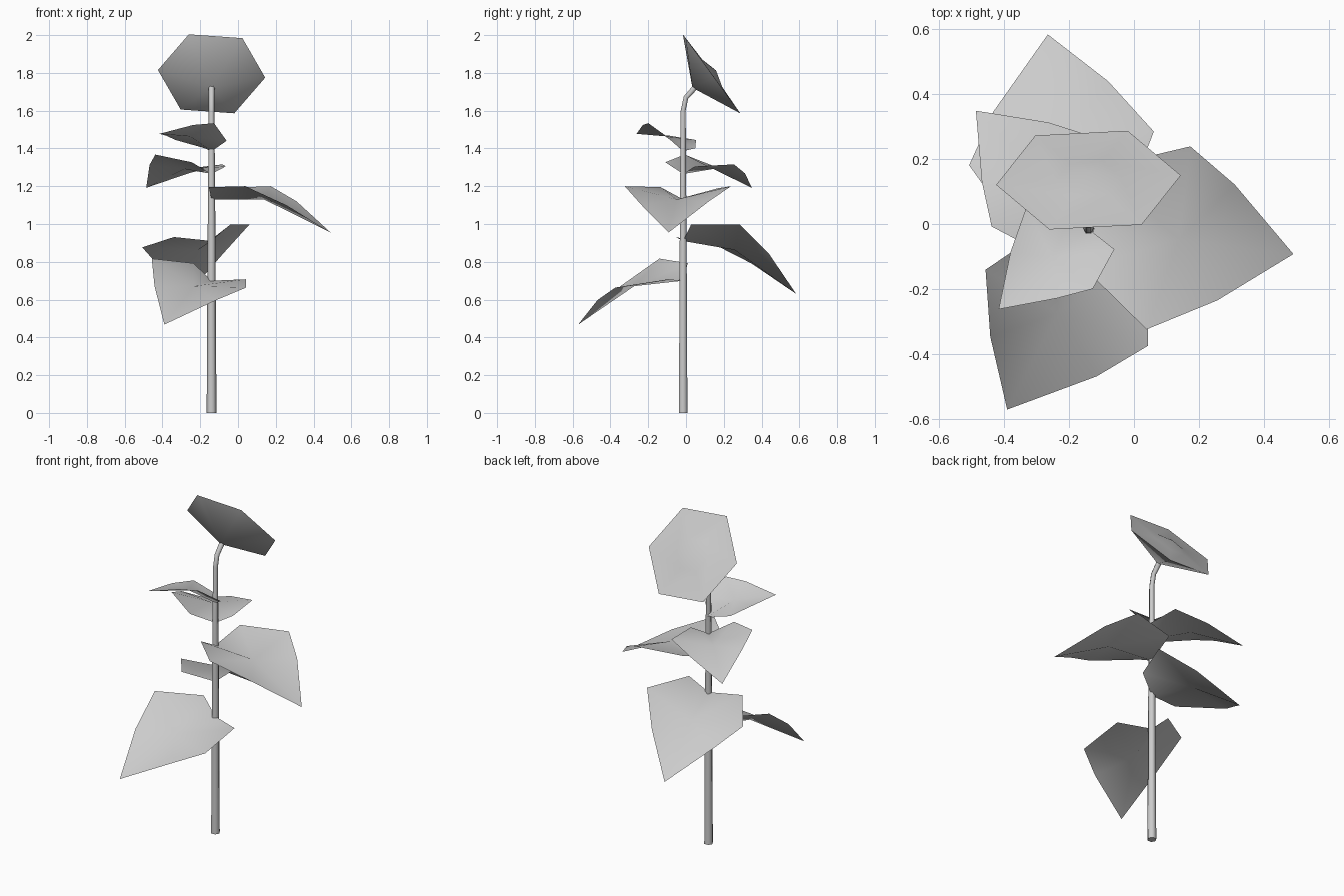
import bpy
import bmesh
from math import radians, cos, sin, tau
from mathutils import Matrix, Vector

cube = bpy.data.objects.get("Cube")
if cube:
    bpy.data.objects.remove(cube)

grey = bpy.data.materials.new("plain grey")
grey.use_nodes = True
grey.diffuse_color = (0.6, 0.6, 0.6, 1)
grey.node_tree.nodes["Principled BSDF"].inputs["Base Color"].default_value = grey.diffuse_color

STEM_X, STEM_Y = -0.14, -0.015


def finish(bm, name, matrix):
    """Turn a bmesh into a smooth shaded, placed object."""
    bm.transform(matrix)
    for face in bm.faces:
        face.smooth = True
    mesh = bpy.data.meshes.new(name)
    bm.to_mesh(mesh)
    bm.free()
    mesh.materials.append(grey)
    obj = bpy.data.objects.new(name, mesh)
    bpy.context.collection.objects.link(obj)
    return obj


def turn(angle, axis):
    return Matrix.Rotation(radians(angle), 4, axis)


# Leaf outline: notch, right lobe edge, tip, left lobe edge
OUTLINE = [(0, 0, 0), (0, -.12, .065), (.215, -.285, .07), (.42, -.17, -.03),
           (.635, 0, -.175), (.43, .19, -.01), (.28, .29, .07), (.01, .19, .06)]
MIDRIB = (.28, 0, 0)


def leaf(name, height, yaw, pitch, roll, size):
    bm = bmesh.new()
    edge = [bm.verts.new(p) for p in OUTLINE]
    middle = bm.verts.new(MIDRIB)
    for a, b in zip(edge, edge[1:] + edge[:1]):
        bm.faces.new((a, b, middle))
    place = Matrix.Translation((STEM_X, STEM_Y, height))
    finish(bm, name, place @ turn(yaw, 'Z') @ turn(pitch, 'Y')
           @ turn(roll, 'X') @ Matrix.Scale(size, 4))


leaf("leaf_front", .70, -110, 6, -15, .99)
leaf("leaf_back", .91, 105, 9.5, -11, 1.02)
leaf("leaf_left", 1.13, -7, 0, 0, 1)
leaf("leaf_right_back", 1.265, 132, -7, 6, .77)
leaf("leaf_right_front", 1.385, -142, -29, 14, .58)


# Flower head: six-sided cone behind, low bump on the face
def flower_head():
    bm = bmesh.new()
    back = bm.verts.new((0, 0, -.125))
    front = bm.verts.new((0, 0, .03))
    rings = []
    for radius, z in ((.285, 0), (.10, .005)):
        rings.append([bm.verts.new((radius * cos(a), radius * sin(a), z))
                      for a in (radians(5) + tau * k / 6 for k in range(6))])
    rim, disc = rings
    for i in range(6):
        j = (i + 1) % 6
        bm.faces.new((rim[j], rim[i], back))
        bm.faces.new((rim[i], rim[j], disc[j], disc[i]))
        bm.faces.new((disc[i], disc[j], front))
    head = finish(bm, "flower_head", Matrix.Translation((STEM_X, .135, 1.795)) @ turn(-54, 'X'))
    head.data.set_sharp_from_angle(angle=radians(60))


flower_head()


# Stem: six-sided tapered tube bending into the flower head
def stem():
    path = [(STEM_Y, 0, .026), (STEM_Y, .9, .021), (STEM_Y, 1.6, .015),
            (0, 1.67, .015), (.045, 1.72, .017)]
    bm = bmesh.new()
    rings = []
    for i, (y, z, radius) in enumerate(path):
        before, after = path[max(i - 1, 0)], path[min(i + 1, len(path) - 1)]
        along = Vector((0, after[0] - before[0], after[1] - before[1])).normalized()
        side = Vector((1, 0, 0))
        up = along.cross(side)
        rings.append([bm.verts.new(Vector((STEM_X, y, z)) + radius * (cos(a) * side + sin(a) * up))
                      for a in (tau * k / 6 for k in range(6))])
    for low, high in zip(rings, rings[1:]):
        for i in range(6):
            j = (i + 1) % 6
            bm.faces.new((low[i], low[j], high[j], high[i]))
    bm.faces.new(rings[0][::-1])
    bm.faces.new(rings[-1])
    obj = finish(bm, "stem", Matrix())
    obj.data.set_sharp_from_angle(angle=radians(70))


stem()
